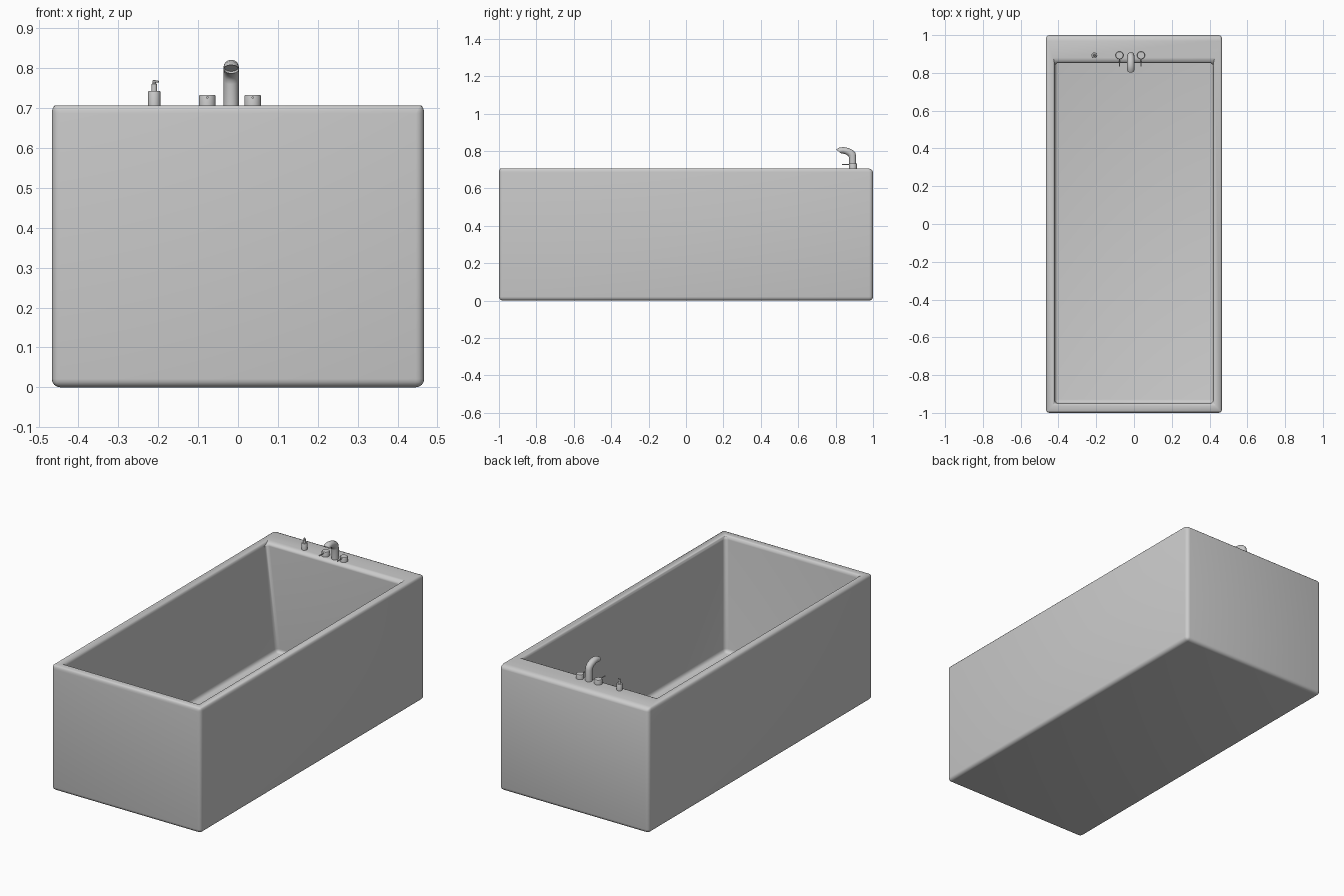
import bpy, bmesh, math
from mathutils import Matrix, Vector

if "Cube" in bpy.data.objects:
    bpy.data.objects.remove(bpy.data.objects["Cube"])


def finish(name, bm, bevel=0, segments=3):
    bmesh.ops.recalc_face_normals(bm, faces=bm.faces)
    mesh = bpy.data.meshes.new(name)
    bm.to_mesh(mesh)
    bm.free()
    ob = bpy.data.objects.new(name, mesh)
    bpy.context.collection.objects.link(ob)
    bpy.ops.object.select_all(action='DESELECT')
    bpy.context.view_layer.objects.active = ob
    ob.select_set(True)
    if bevel:
        mod = ob.modifiers.new("bevel", 'BEVEL')
        mod.width, mod.segments = bevel, segments
        mod.limit_method = 'ANGLE'
        mod.angle_limit = math.radians(40)
        bpy.ops.object.modifier_apply(modifier=mod.name)
    bpy.ops.object.shade_smooth_by_angle(angle=math.radians(35))
    return ob


def lathe(name, x, y, profile, n=32):
    """Stack of rings (radius, z), capped at both ends."""
    bm = bmesh.new()
    rings = [[bm.verts.new((x + r * math.cos(math.tau * i / n),
                            y + r * math.sin(math.tau * i / n), z))
              for i in range(n)] for r, z in profile]
    skin(bm, rings)
    return finish(name, bm)


def skin(bm, rings):
    n = len(rings[0])
    for a, b in zip(rings, rings[1:]):
        for i in range(n):
            j = (i + 1) % n
            bm.faces.new((a[i], a[j], b[j], b[i]))
    bm.faces.new(rings[0])
    return bm.faces.new(rings[-1])


def rod(name, start, end, radius):
    a, b = Vector(start), Vector(end)
    bm = bmesh.new()
    rot = (b - a).to_track_quat('Z', 'Y').to_matrix().to_4x4()
    bmesh.ops.create_cone(bm, cap_ends=True, segments=16, radius1=radius, radius2=radius,
                          depth=(b - a).length, matrix=Matrix.Translation((a + b) / 2) @ rot)
    return finish(name, bm)


# Tub shell: rounded box, basin undercut below the wide tap ledge
TOP = 0.707
bm = bmesh.new()


def loop(x, y0, y1, z):
    return [bm.verts.new(p) for p in ((-x, y0, z), (x, y0, z), (x, y1, z), (-x, y1, z))]


skin(bm, [loop(0.467, -1, 1, 0), loop(0.467, -1, 1, TOP),
          loop(0.42, -0.95, 0.85, TOP), loop(0.42, -0.95, 0.95, 0.05)])
finish("bathtub", bm, bevel=0.021, segments=4)

# Spout: each ring given by its outer and inner point in the y-z plane
SX, HALF, N = -0.017, 0.019, 32
pairs = [((.910, .700), (.872, .700)), ((.910, .772), (.872, .760)),
         ((.905, .791), (.869, .771)), ((.892, .805), (.861, .778)),
         ((.868, .816), (.851, .783)), ((.840, .821), (.840, .786)),
         ((.818, .817), (.833, .787)), ((.802, .808), (.829, .787))]
bm = bmesh.new()
rings = []
for outer, inner in pairs:
    c = [(o + i) / 2 for o, i in zip(outer, inner)]
    h = [(o - i) / 2 for o, i in zip(outer, inner)]
    rings.append([bm.verts.new((SX + HALF * math.cos(t), c[0] + h[0] * math.sin(t),
                                c[1] + h[1] * math.sin(t)))
                  for t in (math.tau * k / N for k in range(N))])
mouth = skin(bm, rings)
bmesh.ops.recalc_face_normals(bm, faces=bm.faces)
bmesh.ops.inset_region(bm, faces=[mouth], thickness=0.002)
bmesh.ops.translate(bm, verts=mouth.verts, vec=-mouth.normal * 0.005)
finish("faucet_spout", bm)

# Tap handles with thin levers either side of the spout
for side, x in (("left", -0.077), ("right", 0.037)):
    lathe(f"tap_handle_{side}", x, 0.893,
          [(.021, .703), (.021, .730), (.0203, .732), (.019, .733)])
    rod(f"tap_lever_{side}", (x, 0.88, 0.727), (x, 0.833, 0.727), 0.003)

# Soap dispenser: body, neck, cap and nozzle
lathe("soap_dispenser", -0.21, 0.893,
      [(.0155, .704), (.0155, .741), (.0145, .743), (.0075, .743), (.0075, .760),
       (.004, .763), (.004, .769), (.003, .770)])
rod("dispenser_nozzle", (-0.214, 0.893, 0.766), (-0.199, 0.890, 0.767), 0.0025)
